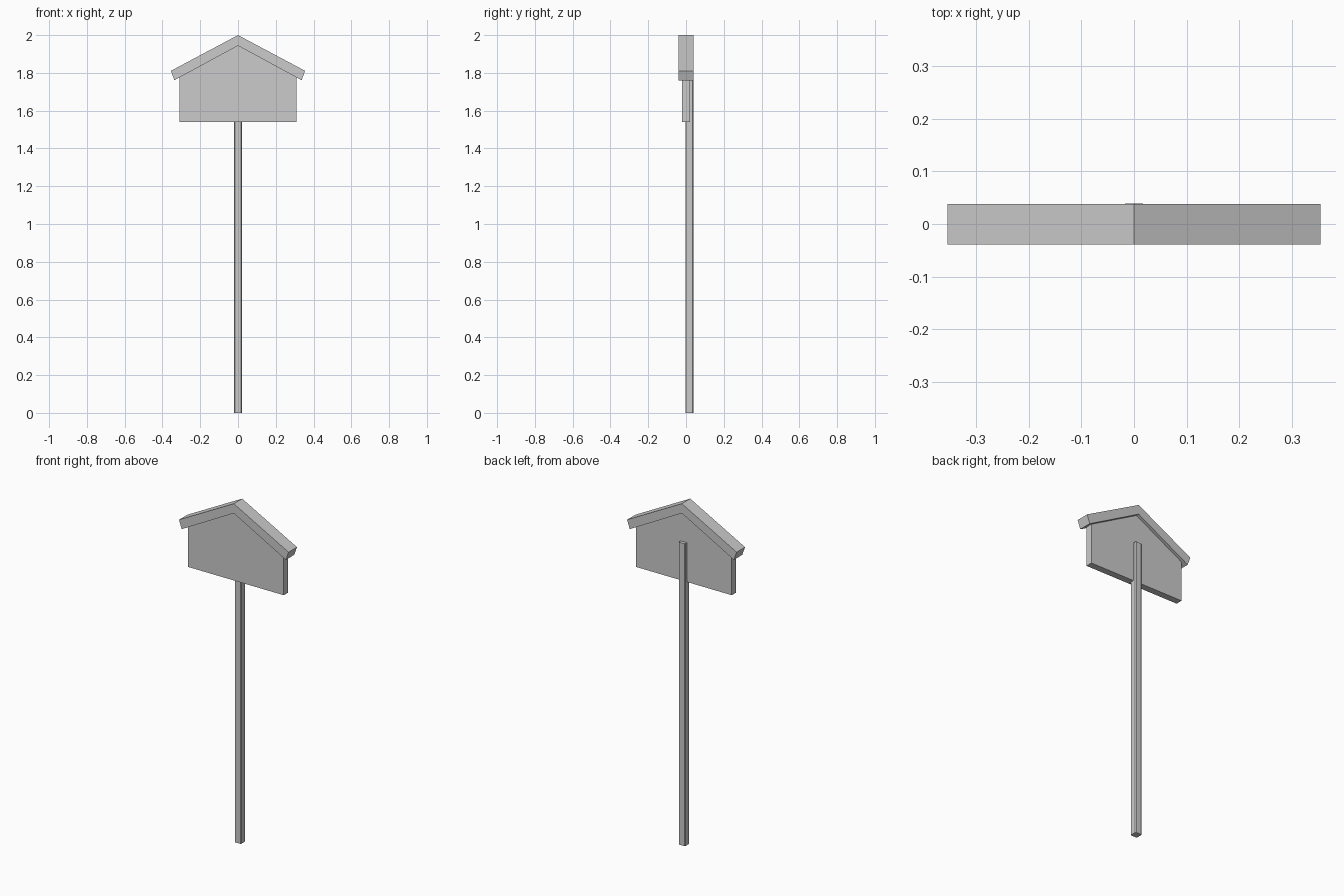
import bpy
import bmesh

if "Cube" in bpy.data.objects:
    bpy.data.objects.remove(bpy.data.objects["Cube"])


def extrude_profile(name, points, axis, lo, hi):
    """Prism: 2D profile (x,z) swept along y, or (x,y) swept along z."""
    def place(p, t):
        return (p[0], t, p[1]) if axis == 'y' else (p[0], p[1], t)
    bm = bmesh.new()
    a = [bm.verts.new(place(p, lo)) for p in points]
    b = [bm.verts.new(place(p, hi)) for p in points]
    n = len(points)
    bm.faces.new(a)
    bm.faces.new(b[::-1])
    for i in range(n):
        bm.faces.new((a[i], b[i], b[(i + 1) % n], a[(i + 1) % n]))
    bmesh.ops.recalc_face_normals(bm, faces=bm.faces)
    mesh = bpy.data.meshes.new(name)
    bm.to_mesh(mesh)
    bm.free()
    obj = bpy.data.objects.new(name, mesh)
    bpy.context.collection.objects.link(obj)
    return obj


# Gabled sign board, its top edge meeting the underside of the roof
extrude_profile("sign_board",
                [(-0.31, 1.54), (0.31, 1.54), (0.31, 1.776),
                 (0, 1.944), (-0.31, 1.776)], 'y', -0.02, 0.02)

# Pitched roof cap with square-cut eaves, one chevron profile
extrude_profile("roof",
                [(-0.355, 1.811), (-0.337, 1.761), (0, 1.944),
                 (0.337, 1.761), (0.355, 1.811), (0, 2.0)],
                'y', -0.039, 0.0385)

# Square post with slightly eased corners, fixed behind the board
w, c = 0.021, 0.004
y0 = 0.018
corner = [(w, c - w), (w, w - c), (w - c, w), (c - w, w),
          (-w, w - c), (-w, c - w), (c - w, -w), (w - c, -w)]
extrude_profile("post", [(x, y + y0) for x, y in corner], 'z', 0.0, 1.77)
